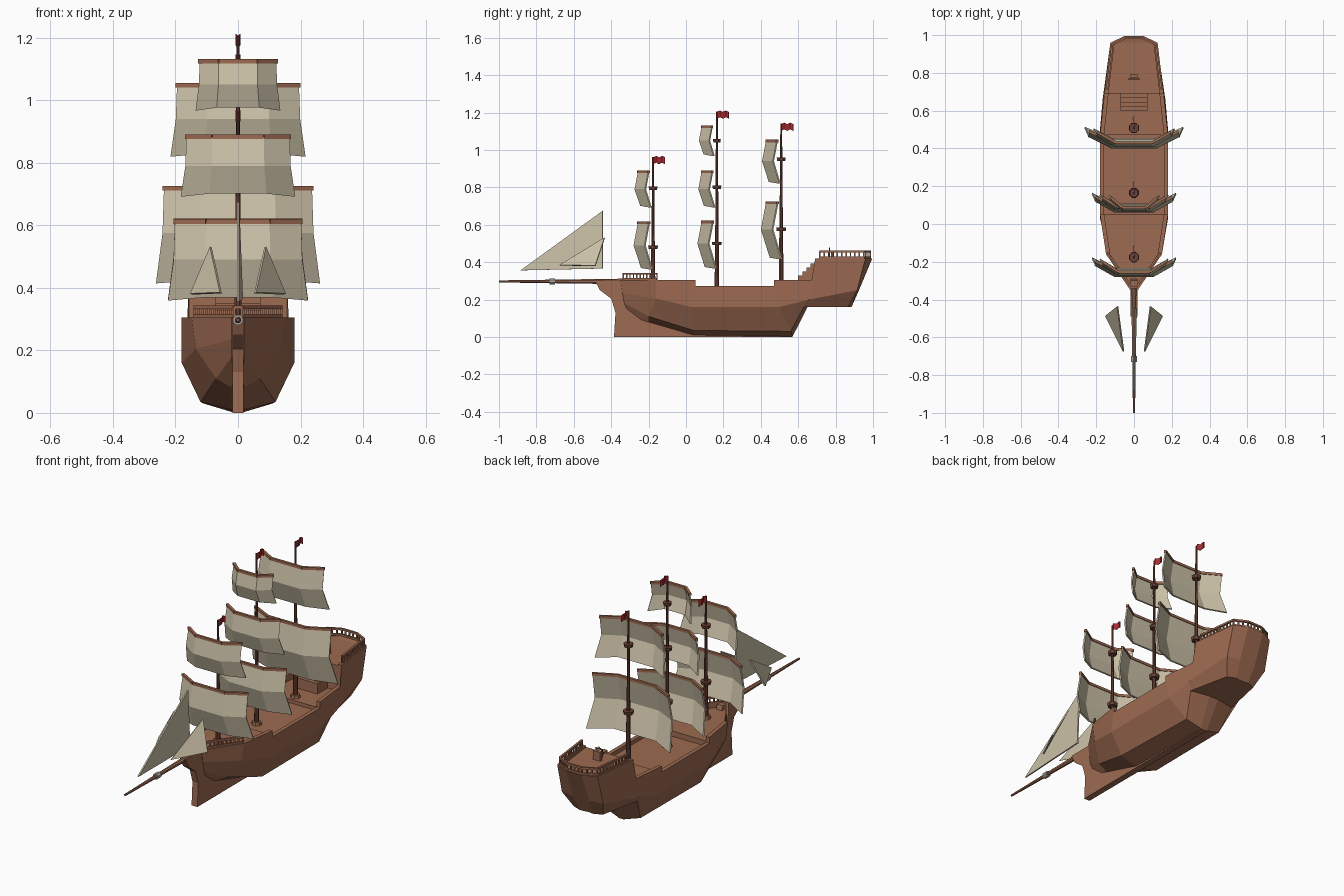
import bpy, bmesh, math
from mathutils import Vector, Matrix

if "Cube" in bpy.data.objects:
    bpy.data.objects.remove(bpy.data.objects["Cube"])


def mat(name, c):
    m = bpy.data.materials.new(name)
    m.diffuse_color = (*c, 1)
    m.use_nodes = True
    m.node_tree.nodes["Principled BSDF"].inputs["Base Color"].default_value = m.diffuse_color
    return m


WOOD = mat("warm wood", (0.34, 0.145, 0.083))
DARK = mat("dark wood", (0.15, 0.055, 0.036))
SAIL = mat("canvas", (0.60, 0.535, 0.39))
RED = mat("flag red", (0.42, 0.025, 0.03))
GREY = mat("pale metal", (0.45, 0.40, 0.36))


def finish(name, bm, material):
    bmesh.ops.remove_doubles(bm, verts=bm.verts, dist=1e-5)
    bmesh.ops.recalc_face_normals(bm, faces=bm.faces)
    me = bpy.data.meshes.new(name)
    bm.to_mesh(me)
    bm.free()
    ob = bpy.data.objects.new(name, me)
    bpy.context.collection.objects.link(ob)
    me.materials.append(material)
    return ob


def add_rod(bm, a, b, r1, r2=None, seg=4):
    a, b = Vector(a), Vector(b)
    d = b - a
    rot = d.to_track_quat('Z', 'Y').to_matrix().to_4x4()
    spin = Matrix.Rotation(math.pi / seg, 4, 'Z')
    bmesh.ops.create_cone(bm, cap_ends=True, segments=seg, radius1=r1,
                          radius2=r1 if r2 is None else r2, depth=d.length,
                          matrix=Matrix.Translation((a + b) / 2) @ rot @ spin)


def rods(name, segs, material, seg=4):
    bm = bmesh.new()
    for s in segs:
        add_rod(bm, *s, seg=seg)
    return finish(name, bm, material)


def box(name, x, y, z, material):
    bm = bmesh.new()
    m = Matrix.Translation((sum(x) / 2, sum(y) / 2, sum(z) / 2)) @ Matrix.Diagonal(
        (x[1] - x[0], y[1] - y[0], z[1] - z[0], 1))
    bmesh.ops.create_cube(bm, size=1, matrix=m)
    return finish(name, bm, material)


def grid(name, rows, material, thick):
    bm = bmesh.new()
    vs = [[bm.verts.new(p) for p in r] for r in rows]
    for a, b in zip(vs, vs[1:]):
        for i in range(len(a) - 1):
            bm.faces.new((a[i], a[i + 1], b[i + 1], b[i]))
    ob = finish(name, bm, material)
    s = ob.modifiers.new("thickness", 'SOLIDIFY')
    s.thickness = thick
    s.offset = 0
    return ob


# Hull: key stations as gunwale (y, half width), then chine, bilge, keel (y, half width, z)
KEYS = [
    [(-.35, .02, 0), (-.34, .02, .235), (-.33, .02, .18), (-.30, .015, .11)],
    [(-.16, .148, 0), (-.16, .135, .205), (-.20, .07, .11), (-.20, .02, .08)],
    [(.05, .18, 0), (.03, .18, .16), (.04, .12, .035), (.04, .02, .01)],
    [(.47, .18, 0), (.50, .18, .16), (.56, .11, .03), (.57, .02, .003)],
    [(.70, .156, 0), (.66, .166, .20), (.63, .14, .16), (.65, .03, .16)],
    [(.96, .125, 0), (.915, .128, .25), (.865, .09, .16), (.87, .03, .16)],
    [(.995, .05, 0), (.925, .05, .25), (.885, .04, .16), (.88, .02, .16)],
]
# station position along the keys, bulwark height, deck height
STATIONS = [(0, .305, .28), (1, .305, .28), (2, .305, .28), (2, .272, .25), (3, .272, .25),
            (3, .305, .27), (3.96, .305, .27), (3.96, .42, .412), (5, .42, .412), (6, .42, .418)]


def key_rows(t):
    i = min(int(t), len(KEYS) - 2)
    return [Vector(p).lerp(Vector(q), t - i) for p, q in zip(KEYS[i], KEYS[i + 1])]


stations = STATIONS[:8] + [(4, .42, .412)] + STATIONS[8:]
bm = bmesh.new()
rings = []
for t, zt, zd in stations:
    g, *low = key_rows(t)
    inner = max(g.y - .022, .005)
    half = [(inner, g.x, zd), (inner, g.x, zt), (g.y, g.x, zt)] + [(p.y, p.x, p.z) for p in low]
    pts = half + [(-x, y, z) for x, y, z in reversed(half)]
    rings.append([bm.verts.new(p) for p in pts])
for a, b in zip(rings, rings[1:]):
    n = len(a)
    for i in range(n):
        bm.faces.new((a[i], a[(i + 1) % n], b[(i + 1) % n], b[i]))
bm.faces.new(rings[0])
bm.faces.new(rings[-1])
finish("hull", bm, WOOD)

# Stem and keel slab
prof = [(-.49, .305), (-.46, .25), (-.40, .205), (-.377, .13), (-.385, 0), (.57, 0),
        (.57, .02), (.05, .05), (-.25, .15), (-.30, .305)]
bm = bmesh.new()
f = bm.faces.new([bm.verts.new((-.018, y, z)) for y, z in prof])
ex = bmesh.ops.extrude_face_region(bm, geom=[f])
bmesh.ops.translate(bm, vec=(.036, 0, 0), verts=[v for v in ex["geom"] if isinstance(v, bmesh.types.BMVert)])
finish("stem_and_keel", bm, WOOD)

# Bowsprit
rods("bowsprit", [((0, -.33, .297), (0, -1, .297), .016, .006)], WOOD, 8)
rods("bowsprit_collar", [((0, -.70, .297), (0, -.73, .297), .017)], GREY, 8)

# Stairs to the quarterdeck
for i in range(4):
    box(f"stair_{i}", (-.072, .072), (.60 + .022 * i, .692), (.26, .328 + .022 * i), WOOD)


# Railings that follow the gunwale
def railing(name, half, z0, z1, step):
    path = [Vector((-x, y, 0)) for x, y in half] + [Vector((x, y, 0)) for x, y in reversed(half)]
    segs = []
    for a, b in zip(path, path[1:]):
        for z in (z1 - .004, z0 + .004):
            segs.append((a + Vector((0, 0, z)), b + Vector((0, 0, z)), .0075))
        n = max(1, round((b - a).length / step))
        for i in range(n + 1):
            p = a.lerp(b, i / n)
            segs.append((p + Vector((0, 0, z0)), p + Vector((0, 0, z1 - .004)), .005))
    rods(name, segs, WOOD)


railing("bow_railing", [(.138, -.155), (.012, -.335)], .305, .342, .022)
railing("stern_railing", [(.143, .715), (.115, .95), (.046, .985)], .42, .46, .024)

# Helm
bm = bmesh.new()
for i in range(8):
    a, b = (math.tau * k / 8 for k in (i, i + 1))
    p = Vector((math.cos(a) * .024, .768, .448 + math.sin(a) * .024))
    q = Vector((math.cos(b) * .024, .768, .448 + math.sin(b) * .024))
    add_rod(bm, p, q, .004)
    add_rod(bm, (0, .768, .448), p + (p - Vector((0, .768, .448))) * .3, .003)
finish("helm_wheel", bm, DARK)
box("helm_stand", (-.022, .022), (.775, .792), (.41, .462), WOOD)


# Masts with collars and flags
def mast(name, y, deck, top, collars):
    rods(name + "_mast", [((0, y, deck), (0, y, collars[0]), .013, .011),
                          ((0, y, collars[0]), (0, y, top), .010, .005)], DARK, 8)
    rods(name + "_mast_foot", [((0, y, deck - .005), (0, y, deck + .016), .028, .024)], WOOD, 8)
    rods(name + "_mast_tops", [((0, y, z - .009), (0, y, z + .009), .026 - .003 * i, .029 - .003 * i)
                               for i, z in enumerate(collars)], DARK, 8)
    rows = [[(0, y + .016 * i, z + (.006 if i % 2 else -.002)) for i in range(5)]
            for z in (top - .036, top)]
    for r in rows:
        r[:] = [(.006 * math.sin(i * 1.6), p[1], p[2]) for i, p in enumerate(r)]
    grid(name + "_flag", rows, RED, .003)


mast("fore", -.176, .28, .962, (.48, .795))
mast("main", .165, .25, 1.205, (.50, .80, 1.05))
mast("mizzen", .509, .27, 1.14, (.575, .95))


# Square sails with bent yards
def square_sail(name, y, w, top, mid, bottom):
    h = top - bottom
    cols = ((-1, .055), (-.5, 0), (.5, 0), (1, .055))
    levels = ((top, -.078, 1), (mid, -.08 - .085 * h, 1.02), (bottom, -.078 + .07 * h, 1.11))
    rows = [[(c * w * k, y + dy + back * (.85 + .8 * h), z - (.01 if abs(c) == 1 and z == bottom else 0))
             for c, back in cols] for z, dy, k in levels]
    grid(name + "_sail", rows, SAIL, .008)
    bar = [Vector(p) + Vector((0, 0, .001)) for p in rows[0]]
    bar[0].x -= .003
    bar[-1].x += .003
    rods(name + "_yard", [(a, b, .010) for a, b in zip(bar, bar[1:])], WOOD)


for s in [("fore_lower", -.176, .20, .61, .49, .37), ("fore_upper", -.176, .163, .882, .79, .702),
          ("main_lower", .165, .20, .614, .50, .375), ("main_middle", .165, .163, .882, .79, .702),
          ("main_top", .165, .12, 1.123, 1.05, .977), ("mizzen_lower", .509, .235, .717, .575, .425),
          ("mizzen_upper", .509, .193, 1.047, .94, .83)]:
    square_sail(*s)


# Triangular head sails
def jib(name, pts):
    bm = bmesh.new()
    bm.faces.new([bm.verts.new(p) for p in pts])
    ob = finish(name, bm, SAIL)
    m = ob.modifiers.new("thickness", 'SOLIDIFY')
    m.thickness = .008
    m.offset = 0


jib("large_jib", [(0, -.885, .356), (0, -.445, .675), (.012, -.445, .366)])
for side, label in ((1, "left"), (-1, "right")):
    jib("small_jib_" + label, [(side * .055, -.675, .384), (side * .087, -.435, .53), (side * .15, -.485, .38)])
